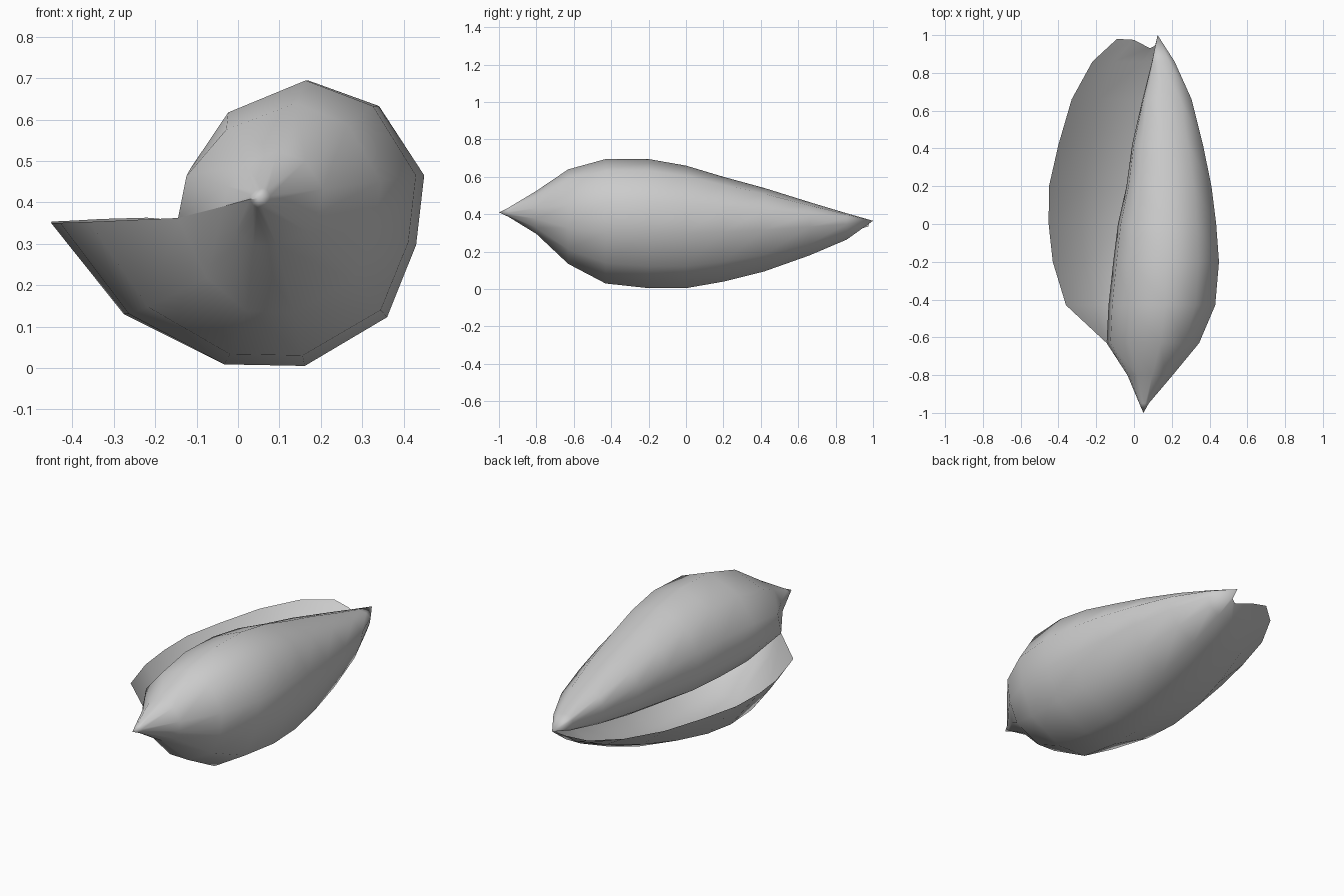
import bpy, bmesh

if "Cube" in bpy.data.objects:
    bpy.data.objects.remove(bpy.data.objects["Cube"])

# Spiral section, normalised: lip -> underside -> right -> crown -> body edge -> inner coil
LIP_SIDE = [(-1, -.09), (-.66, -.67), (-.19, -.99)]
BODY = [(.26, -1), (.77, -.69), (.95, -.23), (1, .26), (.72, .80), (.28, 1),
        (-.43, .75), (-.9, .31), (-1, -.09),
        (-.7, -.34), (-.15, -.46), (.25, -.35), (.4, 0)]

# Stations along the shell: y, centre x, centre z, lip x, bottom z, right x, top z, body left x
STATIONS = [
    (-.95, .052, .41, .028, .387, .078, .435, .028),
    (-.80, .055, .40, -.035, .295, .205, .525, -.035),
    (-.63, .06, .385, -.145, .135, .345, .64, -.145),
    (-.43, .06, .385, -.36, .03, .43, .695, -.135),
    (-.20, .06, .385, -.43, .005, .45, .695, -.11),
    (.00, .065, .385, -.452, .005, .435, .66, -.085),
    (.20, .07, .385, -.45, .04, .41, .60, -.04),
    (.42, .08, .382, -.40, .095, .365, .54, -.01),
    (.66, .09, .378, -.33, .18, .305, .465, .045),
    (.86, .11, .373, -.22, .265, .215, .405, .095),
]

# Blunt flap, siphon notch and pointed end
END_FLAP = [(-.09, .98, .352), (.0, .975, .335), (.085, .93, .325), (.112, .945, .335)]
END_TIP = (.125, 1, .365)


def section(y, cx, cz, lip, bottom, right, top, left):
    def place(u, v, left_x):
        x = cx + u * ((right - cx) if u > 0 else (cx - left_x))
        z = cz + v * ((top - cz) if v > 0 else (cz - bottom))
        return (x, y, z)
    return [place(u, v, lip) for u, v in LIP_SIDE] + [place(u, v, left) for u, v in BODY]


count = len(LIP_SIDE) + len(BODY)
rings = [[(.05, -1, .41)] * count]
rings += [section(*s) for s in STATIONS]
rings.append(END_FLAP + [END_TIP] * (count - len(END_FLAP)))

# Loft the sections into one open coiled sheet
bm = bmesh.new()
verts = [[bm.verts.new(p) for p in ring] for ring in rings]
for a, b in zip(verts, verts[1:]):
    for i in range(count - 1):
        bm.faces.new((a[i], a[i + 1], b[i + 1], b[i]))
bmesh.ops.remove_doubles(bm, verts=bm.verts, dist=.0005)
bmesh.ops.dissolve_degenerate(bm, edges=bm.edges, dist=.0001)
mesh = bpy.data.meshes.new("sea_shell")
bm.to_mesh(mesh)
bm.free()
shell = bpy.data.objects.new("sea_shell", mesh)
bpy.context.collection.objects.link(shell)

# Smooth shading with the sharp rim preserved
bpy.context.view_layer.objects.active = shell
shell.select_set(True)
bpy.ops.object.shade_smooth_by_angle(angle=1.2)
